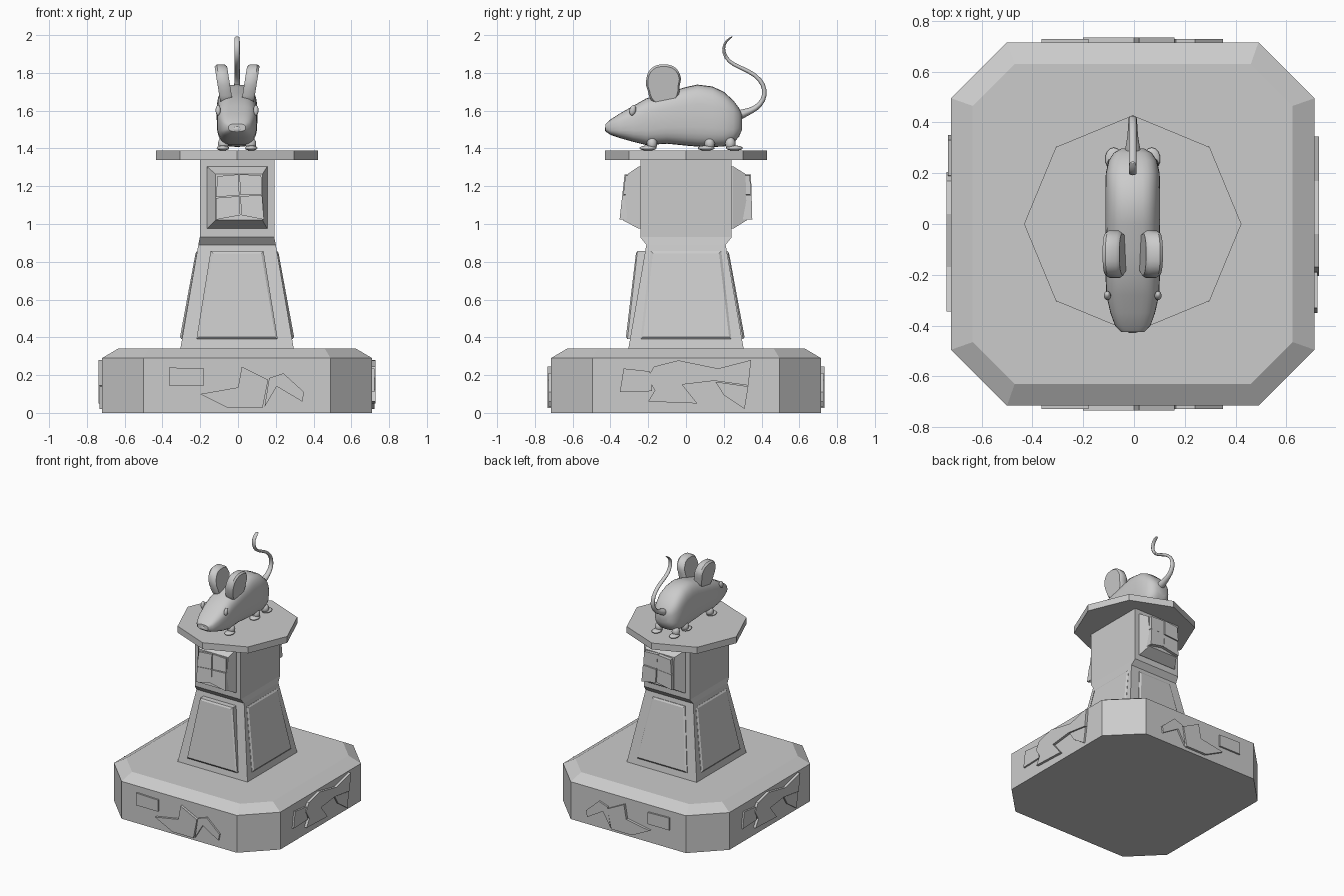
import bpy, bmesh, math
from mathutils import Vector, Matrix

if "Cube" in bpy.data.objects:
    bpy.data.objects.remove(bpy.data.objects["Cube"])

CX = -0.005


def loft(name, rings, smooth=False, bevel=0.0):
    """Skin a list of equal-length point rings and cap both ends."""
    bm = bmesh.new()
    rows = [[bm.verts.new(p) for p in r] for r in rings]
    n = len(rows[0])
    for a, b in zip(rows, rows[1:]):
        for i in range(n):
            j = (i + 1) % n
            bm.faces.new((a[i], a[j], b[j], b[i]))
    bm.faces.new(rows[0])
    bm.faces.new(rows[-1])
    bmesh.ops.recalc_face_normals(bm, faces=bm.faces)
    me = bpy.data.meshes.new(name)
    bm.to_mesh(me)
    bm.free()
    ob = bpy.data.objects.new(name, me)
    bpy.context.collection.objects.link(ob)
    if bevel:
        m = ob.modifiers.new("bevel", 'BEVEL')
        m.width, m.segments = bevel, 3
    if smooth:
        smooth_shade(ob)
    return ob


def smooth_shade(ob):
    bpy.ops.object.select_all(action='DESELECT')
    ob.select_set(True)
    bpy.context.view_layer.objects.active = ob
    bpy.ops.object.shade_smooth_by_angle(angle=math.radians(40))


def blob(name, loc, size, rx=0.0):
    bpy.ops.mesh.primitive_uv_sphere_add(segments=14, ring_count=8, radius=1,
                                         location=loc, rotation=(rx, 0, 0))
    ob = bpy.context.object
    ob.name = name
    ob.scale = size
    smooth_shade(ob)


def octagon(h, c, z):
    return [(CX + x, y, z) for x, y in ((h, -c), (h, c), (c, h), (-c, h),
                                        (-h, c), (-h, -c), (-c, -h), (c, -h))]


def rect(hx, hy, z):
    return [(CX + x, y, z) for x, y in ((hx, -hy), (hx, hy), (-hx, hy), (-hx, -hy))]


def superellipse(n, p):
    out = []
    for i in range(n):
        a = 2 * math.pi * i / n
        c, s = math.cos(a), math.sin(a)
        out.append((math.copysign(abs(c) ** (2 / p), c), math.copysign(abs(s) ** (2 / p), s)))
    return out


# Base slab with cut corners and sloped rim
loft("base_slab", [octagon(0.715, 0.495, 0), octagon(0.715, 0.495, 0.29),
                   octagon(0.63, 0.465, 0.34)])

# Cracked stone blocks on the base walls, drawn as (across, z)
front_stones = [
    [(-.365, .24), (-.18, .235), (-.18, .145), (-.365, .145)],
    [(.02, .245), (.16, .175), (.13, .025), (-.05, .025), (-.2, .10), (0, .135)],
    [(.165, .185), (.24, .21), (.35, .11), (.34, .06), (.205, .14), (.14, .03)]]
side_stones = [
    [(-.33, .235), (-.19, .22), (-.18, .115), (-.35, .11)],
    [(-.17, .245), (-.04, .278), (.17, .235), (.345, .28), (.33, .145), (.15, .17),
     (-.02, .15), (.06, .05), (-.2, .06), (-.165, .12), (-.205, .185)],
    [(.155, .165), (.33, .14), (.31, .02), (.2, .095)]]


def stones(name, polys, to_world):
    for i, poly in enumerate(polys):
        d = 0.728 + 0.006 * (i % 2)
        loft(f"{name}_{i}", [[to_world(u, 0.69, z) for u, z in poly],
                             [to_world(u, d, z) for u, z in poly]])


stones("front_stone", front_stones, lambda u, d, z: (u, -d, z))
stones("back_stone", front_stones, lambda u, d, z: (u, d, z))
stones("right_stone", side_stones, lambda u, d, z: (d + CX, u, z))
stones("left_stone", side_stones, lambda u, d, z: (-d + CX, -u, z))

# Tapered column with flared square block above
loft("column", [rect(.30, .305, .34), rect(.205, .21, .89), rect(.197, .242, .93),
                rect(.197, .242, 1.345)])

# Raised panels on the column faces: side, bottom/top half width, bottom/top depth
for name, ang, wb, wt, db, dt in (("front", 0, .215, .14, .318, .265),
                                  ("right", 90, .24, .187, .302, .22),
                                  ("back", 180, .215, .14, .31, .228),
                                  ("left", 270, .24, .187, .302, .22)):
    rot = Matrix.Rotation(math.radians(ang), 4, 'Z')

    def panel(inset, out):
        pts = [(-wb + inset, -db - out, .39 + inset), (wb - inset, -db - out, .39 + inset),
               (wt - inset, -dt - out, .857 - inset), (-wt + inset, -dt - out, .857 - inset)]
        return [rot @ Vector(p) + Vector((CX, 0, 0)) for p in pts]
    loft(name + "_column_panel", [panel(0, -.07), panel(0, -.008), panel(.012, 0)])

# Bevelled bosses on the block with four cracked tiles each
for name, s, top, bot in (("front", -1, .308, .335), ("back", 1, .315, .322)):
    def boss(x0, x1, z0, z1, yt, yb):
        return [(x0, s * yb, z0), (x1, s * yb, z0), (x1, s * yt, z1), (x0, s * yt, z1)]
    loft(name + "_boss", [boss(-.165, .155, .975, 1.305, .22, .22),
                          boss(-.165, .155, .975, 1.305, .25, .25),
                          boss(-.12, .13, 1.02, 1.265, top, bot)])
    grid = [[(-.12, 1.02), (.015, 1.045), (.14, 1.02)],
            [(-.12, 1.14), (.01, 1.15), (.13, 1.155)],
            [(-.11, 1.255), (.005, 1.265), (.125, 1.26)]]
    for r in range(2):
        for c in range(2):
            q = [grid[r][c], grid[r][c + 1], grid[r + 1][c + 1], grid[r + 1][c]]
            mx, mz = sum(p[0] for p in q) / 4, sum(p[1] for p in q) / 4

            def tile(out):
                res = []
                for x, z in q:
                    x, z = mx + (x - mx) * .96, mz + (z - mz) * .96
                    y = bot + (top - bot) * (z - 1.02) / .245
                    res.append((x, s * (y + out), z))
                return res
            lift = (.012 if s < 0 else .024) + .005 * ((r + c) % 2)
            loft(f"{name}_tile_{r}{c}", [tile(-.02), tile(lift)])

# Eight-sided top plate
loft("top_plate", [[(CX + .428 * math.cos(k * math.pi / 4), .428 * math.sin(k * math.pi / 4), z)
                    for k in range(8)] for z in (1.34, 1.39)])

# Mouse body: y, bottom z, top z, half width
stations = [(-.425, 1.49, 1.53, .045), (-.40, 1.472, 1.553, .07), (-.35, 1.455, 1.585, .088),
            (-.28, 1.435, 1.625, .104), (-.21, 1.418, 1.665, .107), (-.10, 1.425, 1.695, .107),
            (0, 1.415, 1.725, .108), (.06, 1.41, 1.738, .108), (.14, 1.408, 1.728, .108),
            (.20, 1.41, 1.70, .106), (.25, 1.43, 1.655, .095), (.28, 1.46, 1.615, .075),
            (.297, 1.50, 1.58, .045)]
loft("mouse_body", [[(CX + w * u, y, (a + b) / 2 + (b - a) / 2 * v)
                     for u, v in superellipse(28, 3)] for y, a, b, w in stations], smooth=True)

# Nose
blob("nose", (CX, -.415, 1.502), (.03, .015, .018))

# Paired parts: ears, eyes, feet and legs
for side, s in (("left", -1), ("right", 1)):
    outline = superellipse(28, 2.5)

    def ear(x, k=1.0):
        return [(CX + s * (x + .16 * (1.735 + .11 * k * v - 1.735)),
                 -.118 + (.094 if v > 0 else .085) * k * u, 1.735 + .11 * k * v)
                for u, v in outline]
    loft(side + "_ear", [ear(.037, .9), ear(.05), ear(.09), ear(.103, .9)], smooth=True)
    blob(side + "_eye", (CX + s * .1, -.282, 1.602), (.014, .017, .028), math.radians(-15))
    for part, y, toe in (("front", -.18, -.035), ("middle", .125, -.03), ("hind", .235, .035)):
        blob(f"{side}_{part}_foot", (CX + s * .075, y + toe * .6, 1.402), (.034, .045, .014))
        blob(f"{side}_{part}_leg", (CX + s * .072, y, 1.425), (.03, .028, .035))

# Curling tail: y, z, radius
tail = [(.265, 1.57, .034), (.315, 1.59, .02), (.37, 1.61, .016), (.412, 1.655, .014),
        (.42, 1.71, .013), (.395, 1.765, .012), (.335, 1.81, .011), (.25, 1.842, .011),
        (.208, 1.88, .01), (.195, 1.93, .009), (.21, 1.97, .006), (.25, 1.995, .004)]
rings = []
for i, (y, z, r) in enumerate(tail):
    p, q = tail[max(i - 1, 0)], tail[min(i + 1, len(tail) - 1)]
    t = Vector((0, q[0] - p[0], q[1] - p[1])).normalized()
    side_dir = Vector((0, -t.z, t.y))
    rings.append([Vector((CX + max(r, .012) * 1.25 * math.cos(a), y, z)) + side_dir * r * math.sin(a)
                  for a in (2 * math.pi * k / 12 for k in range(12))])
tail_ob = loft("tail", rings, smooth=True)
m = tail_ob.modifiers.new("subdivision", 'SUBSURF')
m.levels = m.render_levels = 1
